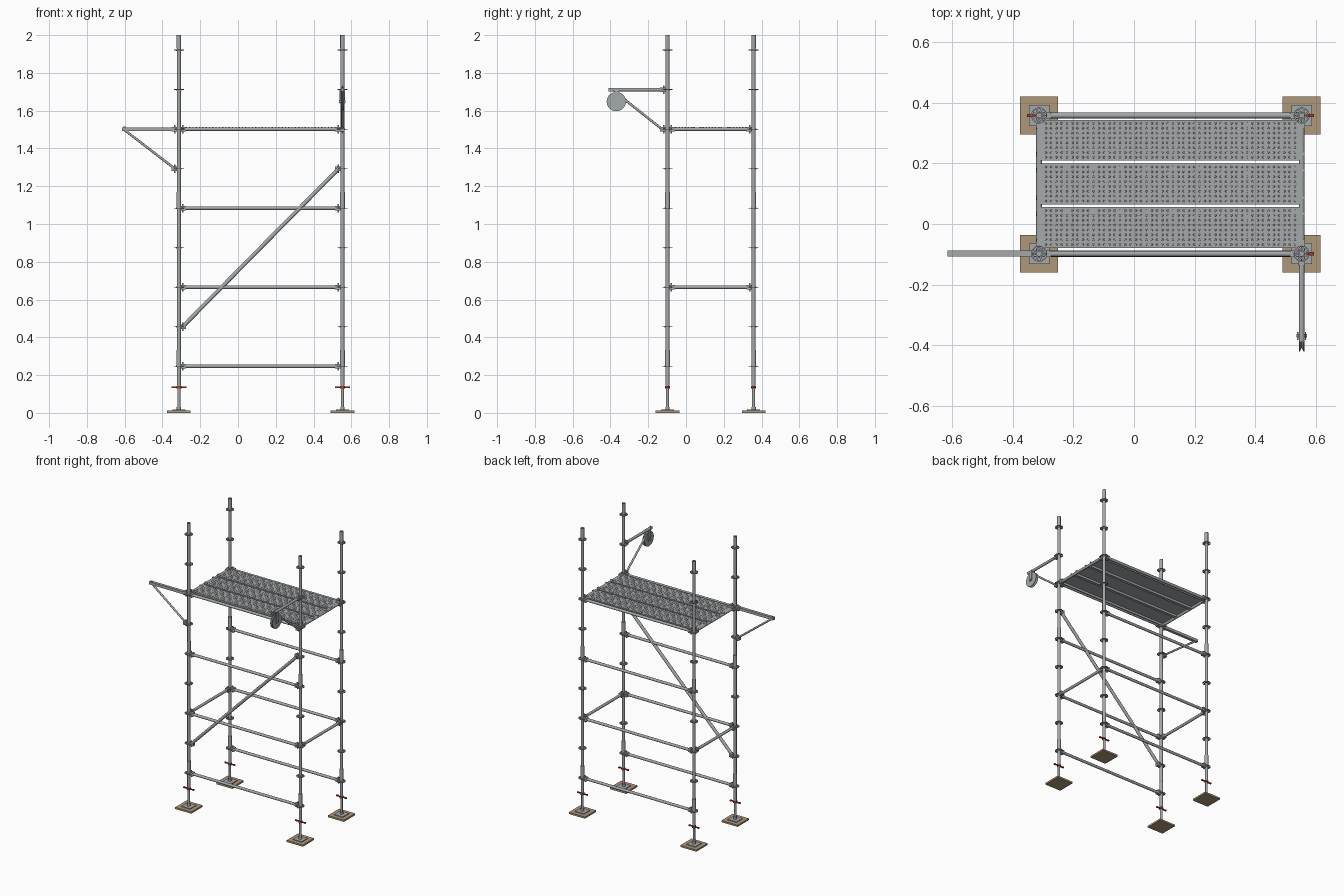
import bpy, bmesh, math
from mathutils import Vector, Matrix

cube = bpy.data.objects.get("Cube")
if cube:
    bpy.data.objects.remove(cube, do_unlink=True)


def material(name, rgb):
    m = bpy.data.materials.new(name)
    m.use_nodes = True
    m.diffuse_color = (*rgb, 1)
    m.node_tree.nodes["Principled BSDF"].inputs["Base Color"].default_value = (*rgb, 1)
    return m


STEEL = material("galvanised steel", (0.38, 0.40, 0.41))
WOOD = material("timber", (0.42, 0.31, 0.19))
RED = material("red paint", (0.36, 0.05, 0.03))

LEFT_X, RIGHT_X = -0.313, 0.553
FRONT_Y, BACK_Y = -0.098, 0.358
CORNERS = {"front_right": (LEFT_X, FRONT_Y), "back_right": (LEFT_X, BACK_Y),
           "front_left": (RIGHT_X, FRONT_Y), "back_left": (RIGHT_X, BACK_Y)}


def level(i):
    """Height of the i-th rosette."""
    return 0.247 + 0.2092 * i


def finish(name, bm, mat):
    bmesh.ops.recalc_face_normals(bm, faces=bm.faces)
    for f in bm.faces:
        f.smooth = True
    me = bpy.data.meshes.new(name)
    bm.to_mesh(me)
    bm.free()
    me.set_sharp_from_angle(angle=math.radians(35))
    me.materials.append(mat)
    ob = bpy.data.objects.new(name, me)
    bpy.context.collection.objects.link(ob)
    return ob


def tube(bm, a, b, r, sides=16, r2=None):
    a, b = Vector(a), Vector(b)
    turn = (b - a).to_track_quat('Z', 'Y').to_matrix().to_4x4()
    bmesh.ops.create_cone(bm, cap_ends=True, segments=sides, radius1=r,
                          radius2=r if r2 is None else r2, depth=(b - a).length,
                          matrix=Matrix.Translation((a + b) / 2) @ turn)


def box(bm, centre, size, turn=None):
    m = Matrix.Translation(centre) @ (turn or Matrix()) @ Matrix.Diagonal((*size, 1))
    bmesh.ops.create_cube(bm, size=1, matrix=m)


def ring(bm, x, y, z0, z1, r_in, r_out, sides=24):
    loops = []
    for r, z in ((r_in, z0), (r_out, z0), (r_out, z1), (r_in, z1)):
        loops.append([bm.verts.new((x + r * math.cos(t * math.tau / sides),
                                    y + r * math.sin(t * math.tau / sides), z))
                      for t in range(sides)])
    for k in range(4):
        p, q = loops[k], loops[(k + 1) % 4]
        for i in range(sides):
            j = (i + 1) % sides
            bm.faces.new((p[i], p[j], q[j], q[i]))


def wedge_head(bm, post, way):
    """Coupler clamped over a rosette, pointing along way, with its wedge pin."""
    way = Vector(way).normalized()
    flat = Vector((way.x, way.y, 0)).normalized()
    turn = Matrix.Rotation(math.atan2(flat.y, flat.x), 4, 'Z')
    post = Vector(post)
    for s in (-1, 1):
        box(bm, post + flat * 0.024 + Vector((0, 0, s * 0.0075)), (0.026, 0.022, 0.010), turn)
    box(bm, post + flat * 0.034, (0.010, 0.022, 0.025), turn)
    box(bm, post + flat * 0.021, (0.008, 0.004, 0.046), turn)


def ledger(name, a, b, r=0.0095):
    bm = bmesh.new()
    a, b = Vector(a), Vector(b)
    d = (b - a).normalized()
    tube(bm, a + d * 0.03, b - d * 0.03, r)
    wedge_head(bm, a, d)
    wedge_head(bm, b, -d)
    finish(name, bm, STEEL)


# Feet, jacks and standards at each corner
for where, (x, y) in CORNERS.items():
    bm = bmesh.new()
    box(bm, (x, y, 0.006), (0.125, 0.125, 0.012))
    finish(where + "_sole_board", bm, WOOD)

    bm = bmesh.new()
    box(bm, (x, y, 0.0145), (0.068, 0.068, 0.005))
    tube(bm, (x, y, 0.016), (x, y, 0.22), 0.0082)
    tube(bm, (x, y, 0.016), (x, y, 0.032), 0.0115)
    finish(where + "_base_jack", bm, STEEL)

    bm = bmesh.new()
    tube(bm, (x, y, 0.130), (x, y, 0.142), 0.0135)
    box(bm, (x, y, 0.136), (0.080, 0.009, 0.006))
    for s in (-1, 1):
        box(bm, (x + s * 0.034, y, 0.136), (0.012, 0.011, 0.008))
    finish(where + "_jack_nut", bm, RED)

    bm = bmesh.new()
    ring(bm, x, y, 0.145, 2.0, 0.0075, 0.0103)
    for z in (level(0), level(4)):
        ring(bm, x, y, z, z + 0.085, 0.009, 0.0125)
    ring(bm, x, y, 1.93, 2.0, 0.0075, 0.0118)
    finish(where + "_standard", bm, STEEL)

    # Rosettes: rim, hub and eight spokes leave the wedge holes open
    bm = bmesh.new()
    for i in range(9):
        z = level(i)
        ring(bm, x, y, z - 0.002, z + 0.002, 0.0225, 0.0265)
        ring(bm, x, y, z - 0.004, z + 0.004, 0.0095, 0.0145)
        for k in range(8):
            turn = Matrix.Rotation((k + 0.5) * math.tau / 8, 4, 'Z')
            box(bm, Vector((x, y, z)) + turn @ Vector((0.0185, 0, 0)),
                (0.010, 0.006, 0.004), turn)
    finish(where + "_rosettes", bm, STEEL)

# Long ledgers on both faces
for side, y in (("front", FRONT_Y), ("back", BACK_Y)):
    for i in (0, 2, 4, 6):
        ledger(f"{side}_ledger_{i}", (LEFT_X, y, level(i)), (RIGHT_X, y, level(i)))

# Short transoms across both ends
for side, x in (("right", LEFT_X), ("left", RIGHT_X)):
    for i in (2, 6):
        ledger(f"{side}_transom_{i}", (x, FRONT_Y, level(i)), (x, BACK_Y, level(i)))

# Diagonal brace on the front
low = Vector((LEFT_X, FRONT_Y, level(1)))
high = Vector((RIGHT_X, FRONT_Y, level(5)))
bm = bmesh.new()
tube(bm, low + Vector((0.026, 0, 0.006)), high - Vector((0.026, 0, 0.006)), 0.0105)
wedge_head(bm, low, (1, 0, 0))
wedge_head(bm, high, (-1, 0, 0))
finish("diagonal_brace", bm, STEEL)

# Deck planks with a raised grip pattern and end hooks
TOP = level(6) + 0.010
mid_x, length = (LEFT_X + RIGHT_X) / 2, RIGHT_X - LEFT_X
for name, y in (("front", -0.0115), ("middle", 0.132), ("back", 0.276)):
    bm = bmesh.new()
    box(bm, (mid_x, y, TOP - 0.002), (length, 0.134, 0.004))
    for s in (-1, 1):
        box(bm, (mid_x, y + s * 0.0645, TOP - 0.011), (length - 0.024, 0.005, 0.018))
        for t in (-1, 1):
            box(bm, (mid_x + t * (length / 2 - 0.004), y + s * 0.045, TOP), (0.026, 0.012, 0.004))
    for i in range(48):
        for j in range(8):
            px = LEFT_X + 0.022 + i * (length - 0.044) / 47
            py = y - 0.056 + j * 0.016
            tube(bm, (px, py, TOP - 0.001), (px, py, TOP + 0.002), 0.0042, 6, 0.003)
    finish(name + "_deck_plank", bm, STEEL)

# Side bracket reaching out from the front right standard
z = level(6)
bm = bmesh.new()
box(bm, (-0.474, FRONT_Y, z), (0.282, 0.020, 0.019))
tube(bm, (-0.600, FRONT_Y, z - 0.005), (-0.340, FRONT_Y, level(5) + 0.004), 0.0065)
tube(bm, (-0.600, FRONT_Y, z), (-0.600, FRONT_Y, z + 0.013), 0.005)
wedge_head(bm, (LEFT_X, FRONT_Y, z), (-1, 0, 0))
wedge_head(bm, (LEFT_X, FRONT_Y, level(5)), (-1, 0, 0))
finish("side_bracket", bm, STEEL)

# Hoist arm on the front left standard
z = level(7)
bm = bmesh.new()
tube(bm, (RIGHT_X, FRONT_Y - 0.03, z), (RIGHT_X, -0.390, z), 0.0095)
tube(bm, (RIGHT_X, FRONT_Y - 0.034, level(6) + 0.004), (RIGHT_X, -0.335, 1.667), 0.0065)
tube(bm, (RIGHT_X, -0.335, 1.667), (RIGHT_X, -0.375, z), 0.0065)
for i in (6, 7):
    wedge_head(bm, (RIGHT_X, FRONT_Y, level(i)), (0, -1, 0))
for s in (-1, 1):
    box(bm, (RIGHT_X + s * 0.0125, -0.369, 1.675), (0.004, 0.026, 0.076))
    box(bm, (RIGHT_X + s * 0.006, -0.398, z), (0.003, 0.024, 0.018))
tube(bm, (RIGHT_X - 0.017, -0.369, 1.648), (RIGHT_X + 0.017, -0.369, 1.648), 0.006)
finish("hoist_arm", bm, STEEL)

# Grooved pulley wheel: two flared flanges meeting at the rope groove
bm = bmesh.new()
for s in (-1, 1):
    hub = Vector((RIGHT_X, -0.369, 1.648))
    side = Vector((s, 0, 0))
    tube(bm, hub, hub + side * 0.006, 0.040, 32, 0.051)
    tube(bm, hub + side * 0.006, hub + side * 0.009, 0.051, 32)
finish("pulley_wheel", bm, STEEL)
